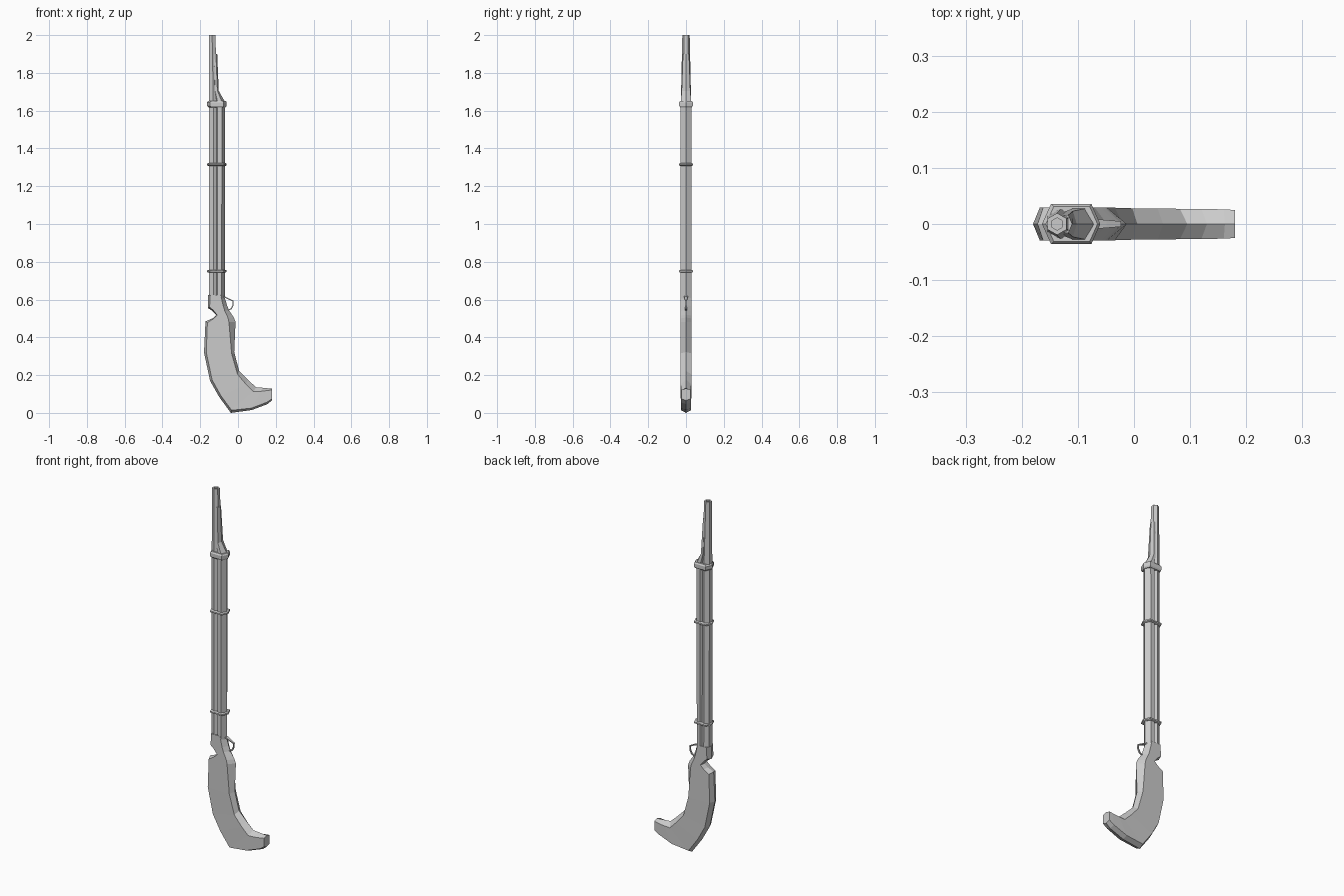
import bpy, bmesh, math


def loft(name, rings, cap_start=True, cap_end=True):
    """Skin a list of equal-length closed rings."""
    bm = bmesh.new()
    loops = [[bm.verts.new(p) for p in r] for r in rings]
    n = len(loops[0])
    for a, b in zip(loops, loops[1:]):
        for i in range(n):
            j = (i + 1) % n
            bm.faces.new((a[i], a[j], b[j], b[i]))
    if cap_start:
        bm.faces.new(loops[0])
    if cap_end:
        bm.faces.new(loops[-1])
    bmesh.ops.recalc_face_normals(bm, faces=bm.faces)
    mesh = bpy.data.meshes.new(name)
    bm.to_mesh(mesh)
    bm.free()
    obj = bpy.data.objects.new(name, mesh)
    bpy.context.collection.objects.link(obj)
    return obj


def hex_ring(x, z, r):
    return [(x + r * math.sin(i * math.pi / 3), r * math.cos(i * math.pi / 3), z) for i in range(6)]


def long_hex(x0, x1, w, z, tip):
    """Six-sided outline with points at both x ends."""
    return [(x0, 0, z), (x0 + tip, w, z), (x1 - tip, w, z),
            (x1, 0, z), (x1 - tip, -w, z), (x0 + tip, -w, z)]


# Curved butt stock: back ridge, back edge, front edge, front ridge, half width
stations = [
    ((-.160, .625), (-.148, .625), (-.092, .625), (-.075, .625), .029),
    ((-.160, .555), (-.150, .560), (-.078, .565), (-.058, .570), .029),
    ((-.138, .542), (-.132, .545), (-.070, .540), (-.048, .543), .029),
    ((-.115, .517), (-.110, .517), (-.058, .515), (-.032, .520), .029),
    ((-.135, .500), (-.130, .498), (-.052, .500), (-.022, .505), .029),
    ((-.172, .485), (-.162, .478), (-.048, .480), (-.013, .482), .029),
    ((-.180, .320), (-.168, .320), (-.034, .315), (-.020, .322), .029),
    ((-.148, .170), (-.137, .175), (-.003, .205), (.006, .222), .028),
    ((-.100, .085), (-.091, .092), (.042, .152), (.052, .176), .028),
    ((-.038, .000), (-.034, .014), (.082, .112), (.095, .136), .027),
    ((.072, .015), (.070, .025), (.120, .114), (.130, .133), .027),
    ((.155, .046), (.152, .056), (.160, .119), (.162, .130), .026),
    ((.180, .066), (.180, .074), (.180, .122), (.180, .129), .025),
]
rings = []
for br, be, fe, fr, w in stations:
    rings.append([(br[0], 0, br[1]), (be[0], w, be[1]), (fe[0], w, fe[1]),
                  (fr[0], 0, fr[1]), (fe[0], -w, fe[1]), (be[0], -w, be[1])])
loft("butt_stock", rings)

# Hexagonal tapering barrel with a hollow muzzle
loft("barrel", [hex_ring(-.130, .60, .028), hex_ring(-.131, 1.65, .027),
                hex_ring(-.137, 2.0, .0195), hex_ring(-.137, 2.0, .011),
                hex_ring(-.137, 1.94, .011)])

# Fore-stock under the barrel, narrowing into the ramrod channel
loft("fore_stock", [long_hex(-.125, -.070, .028, .60, .017),
                    long_hex(-.125, -.068, .028, 1.645, .017),
                    long_hex(-.128, -.102, .023, 1.705, .007),
                    long_hex(-.135, -.110, .016, 1.90, .007)])

# Barrel bands with bevelled rims
for name, z, h in (("lower_band", .75, .007), ("middle_band", 1.315, .007), ("front_band", 1.635, .017)):
    loft(name, [long_hex(-.157, -.065, .031, z - h, .014),
                long_hex(-.164, -.060, .036, z - h * .55, .016),
                long_hex(-.164, -.060, .036, z + h * .55, .016),
                long_hex(-.157, -.065, .031, z + h, .014)])

# Trigger guard: thin strap, widest where it meets the stock
guard = [(-.082, .618, .010), (-.050, .604, .007), (-.026, .592, .005),
         (-.027, .570, .004), (-.036, .551, .004), (-.055, .542, .004)]
strap = []
for i, (x, z, w) in enumerate(guard):
    a, b = guard[max(i - 1, 0)], guard[min(i + 1, len(guard) - 1)]
    dx, dz = b[0] - a[0], b[1] - a[1]
    s = .003 / math.hypot(dx, dz)
    nx, nz = -dz * s, dx * s
    strap.append([(x + nx, w, z + nz), (x + nx, -w, z + nz), (x - nx, -w, z - nz), (x - nx, w, z - nz)])
loft("trigger_guard", strap)
